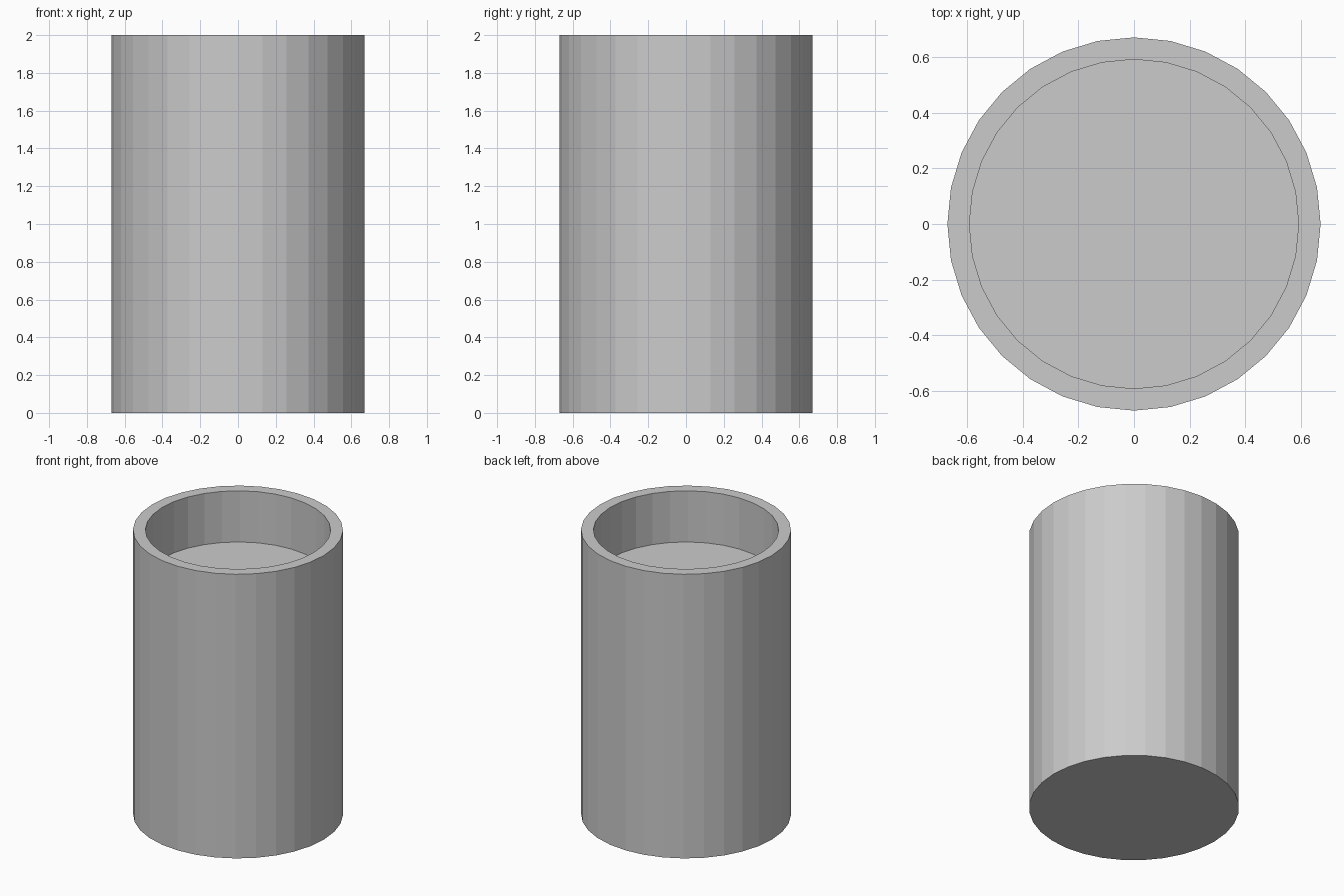
import bpy, bmesh

if "Cube" in bpy.data.objects:
    bpy.data.objects.remove(bpy.data.objects["Cube"])

SIDES = 32
R_OUT, R_IN = 0.67, 0.591
HEIGHT, FLOOR = 2.0, 1.64

# Solid 32-sided drum
bm = bmesh.new()
bmesh.ops.create_cone(bm, cap_ends=True, segments=SIDES,
                      radius1=R_OUT, radius2=R_OUT, depth=HEIGHT)
bmesh.ops.translate(bm, verts=bm.verts, vec=(0, 0, HEIGHT / 2))

# Rim: inset the top cap, then sink the middle for the shallow recess
bm.normal_update()
top = max(bm.faces, key=lambda f: f.calc_center_median().z)
rim = bmesh.ops.extrude_face_region(bm, geom=[top])
bmesh.ops.delete(bm, geom=[top], context='FACES_ONLY')
inner = [v for v in rim['geom'] if isinstance(v, bmesh.types.BMVert)]
s = R_IN / R_OUT
bmesh.ops.scale(bm, verts=inner, vec=(s, s, 1))

cap = next(f for f in rim['geom'] if isinstance(f, bmesh.types.BMFace))
floor = bmesh.ops.extrude_face_region(bm, geom=[cap])
bmesh.ops.delete(bm, geom=[cap], context='FACES_ONLY')
for v in floor['geom']:
    if isinstance(v, bmesh.types.BMVert):
        v.co.z = FLOOR

bmesh.ops.recalc_face_normals(bm, faces=bm.faces)
mesh = bpy.data.meshes.new("container")
bm.to_mesh(mesh)
bm.free()
bpy.context.collection.objects.link(bpy.data.objects.new("container", mesh))
